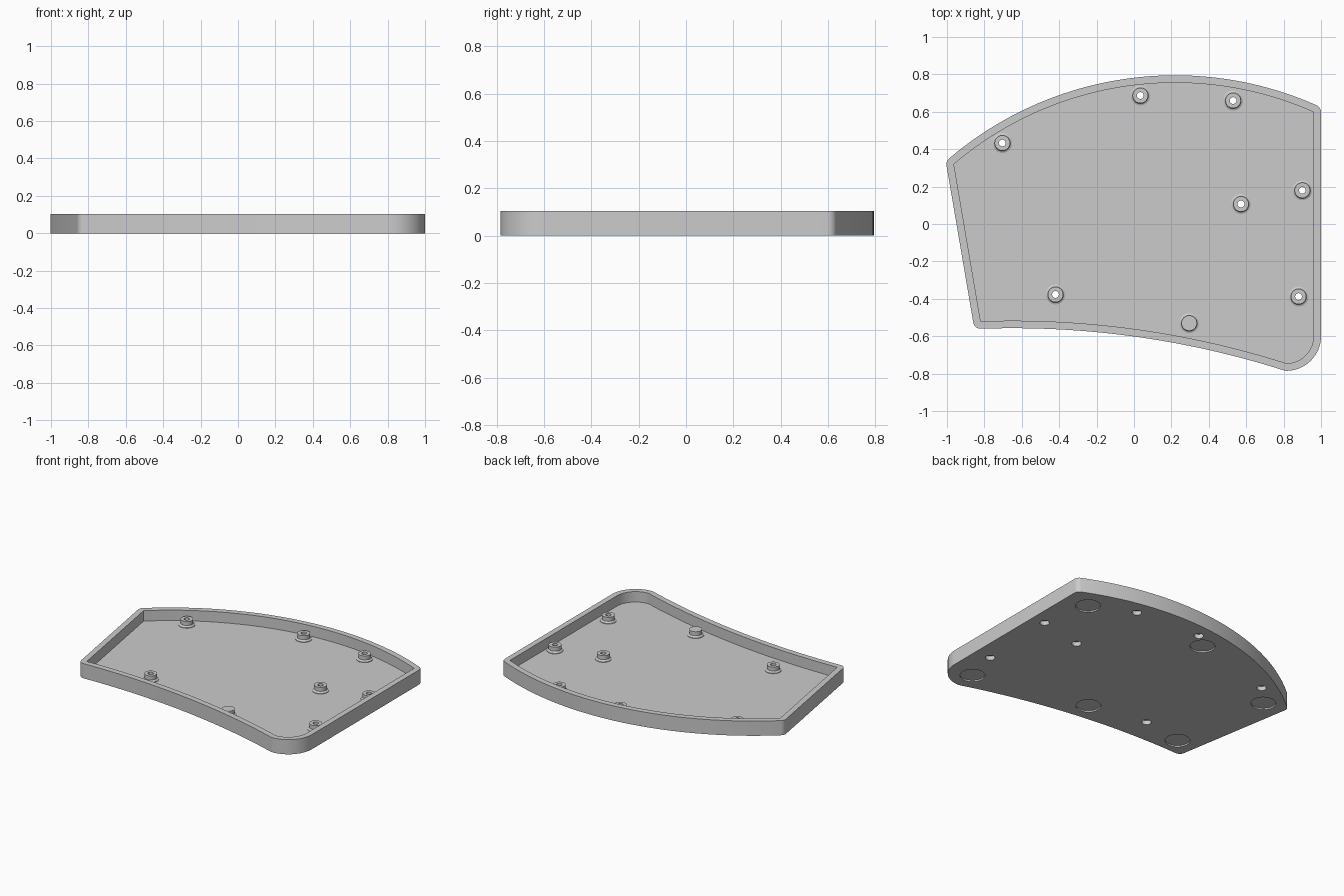
import bpy, bmesh
from math import sin, cos, pi, sqrt, atan2
from mathutils import Vector

cube = bpy.data.objects.get("Cube")
if cube:
    bpy.data.objects.remove(cube)

HEIGHT, FLOOR, WALL, POST_TOP = 0.104, 0.03, 0.04, 0.072

grey = bpy.data.materials.new("plain_grey")
grey.use_nodes = True
colour = (0.6, 0.6, 0.6, 1)
grey.diffuse_color = colour
grey.node_tree.nodes["Principled BSDF"].inputs["Base Color"].default_value = colour


def make_object(name, bm):
    bmesh.ops.recalc_face_normals(bm, faces=bm.faces)
    mesh = bpy.data.meshes.new(name)
    bm.to_mesh(mesh)
    bm.free()
    mesh.materials.append(grey)
    obj = bpy.data.objects.new(name, mesh)
    bpy.context.collection.objects.link(obj)
    return obj


def add_prism(bm, outline, low, high):
    face = bm.faces.new([bm.verts.new((p[0], p[1], low)) for p in outline])
    top = bmesh.ops.extrude_face_region(bm, geom=[face], use_keep_orig=True)
    verts = [v for v in top["geom"] if isinstance(v, bmesh.types.BMVert)]
    bmesh.ops.translate(bm, verts=verts, vec=(0, 0, high - low))


def circle(centre, radius, count=48):
    return [(centre[0] + radius * cos(2 * pi * i / count),
             centre[1] + radius * sin(2 * pi * i / count)) for i in range(count)]


def lathe(name, profile, centre, closed, count=48):
    bm = bmesh.new()
    rings = [[bm.verts.new((x, y, z)) for x, y in circle(centre, r, count)]
             for r, z in profile]
    pairs = list(zip(rings, rings[1:]))
    if closed:
        pairs.append((rings[-1], rings[0]))
    else:
        bm.faces.new(rings[0])
        bm.faces.new(rings[-1])
    for a, b in pairs:
        for i in range(count):
            j = (i + 1) % count
            bm.faces.new((a[i], a[j], b[j], b[i]))
    return make_object(name, bm)


def span(a, b, count):
    return [a + (b - a) * i / count for i in range(count + 1)]


def inner_outline():
    """Counter-clockwise pocket outline: front curve, round corner, back curve."""
    front_r, back_r = 4.82, 1.825
    pts = [(x, -0.517 - front_r + sqrt(front_r ** 2 - (x + 0.65) ** 2))
           for x in span(-0.82, 0.815, 32)]
    pts += [(0.815 + 0.145 * cos(a), -0.6 + 0.145 * sin(a))
            for a in span(-pi / 2, 0, 16)[1:]]
    pts += [(x, -1.07 + sqrt(back_r ** 2 - (x - 0.22) ** 2))
            for x in span(0.96, -0.963, 48)]
    return [Vector(p) for p in pts]


def offset_round(pts, dist):
    """Offset outwards, rounding each convex corner."""
    result = []
    for i, p in enumerate(pts):
        before, after = p - pts[i - 1], pts[(i + 1) % len(pts)] - p
        start = atan2(-before.x, before.y)
        turn = atan2(before.x * after.y - before.y * after.x, before.dot(after))
        angles = span(start, start + turn, 8) if turn > 0.2 else [start + turn / 2]
        result += [p + dist * Vector((cos(t), sin(t))) for t in angles]
    return result


# Tray body
pocket = inner_outline()
bm = bmesh.new()
add_prism(bm, offset_round(pocket, WALL), 0, HEIGHT)
tray = make_object("tray", bm)

# Cutters: pocket, screw holes and shallow foot recesses
screws = [(-0.704, 0.433), (0.034, 0.687), (0.53, 0.66), (0.9, 0.18),
          (0.572, 0.107), (-0.42, -0.377), (0.88, -0.388)]
feet = [(0.825, 0.525), (-0.07, 0.6), (-0.84, 0.29),
        (0, -0.455), (0.82, -0.635), (-0.725, -0.43)]
bm = bmesh.new()
add_prism(bm, pocket, FLOOR, HEIGHT + 0.1)
pocket_cutter = make_object("pocket_cutter", bm)
bm = bmesh.new()
for c in screws:
    add_prism(bm, circle(c, 0.031), -0.1, FLOOR + 0.02)
hole_cutter = make_object("hole_cutter", bm)
bm = bmesh.new()
for c in feet:
    add_prism(bm, circle(c, 0.08), -0.1, 0.01)
foot_cutter = make_object("foot_cutter", bm)

cutters = [pocket_cutter, hole_cutter, foot_cutter]
for cutter in cutters:
    cutter.hide_render = True
    mod = tray.modifiers.new(cutter.name, "BOOLEAN")
    mod.operation = "DIFFERENCE"
    mod.solver = "EXACT"
    mod.object = cutter
graph = bpy.context.evaluated_depsgraph_get()
cut_mesh = bpy.data.meshes.new_from_object(tray.evaluated_get(graph))
tray.modifiers.clear()
tray.data = cut_mesh
for cutter in cutters:
    bpy.data.objects.remove(cutter)

# Hollow screw posts with a flared foot
flare = [(0.053, FLOOR), (0.053, FLOOR + 0.004), (0.046, FLOOR + 0.007),
         (0.041, FLOOR + 0.014)]
tube = flare + [(0.041, POST_TOP), (0.018, POST_TOP), (0.018, FLOOR)]
parts = [tray]
for i, c in enumerate(screws):
    parts.append(lathe(f"screw_post_{i + 1}", tube, c, True))

# Solid support post near the front edge
parts.append(lathe("support_post", flare + [(0.041, POST_TOP)], (0.295, -0.53), False))

bpy.ops.object.select_all(action="DESELECT")
for obj in parts:
    obj.select_set(True)
bpy.context.view_layer.objects.active = tray
bpy.ops.object.shade_smooth_by_angle(angle=pi / 6)
